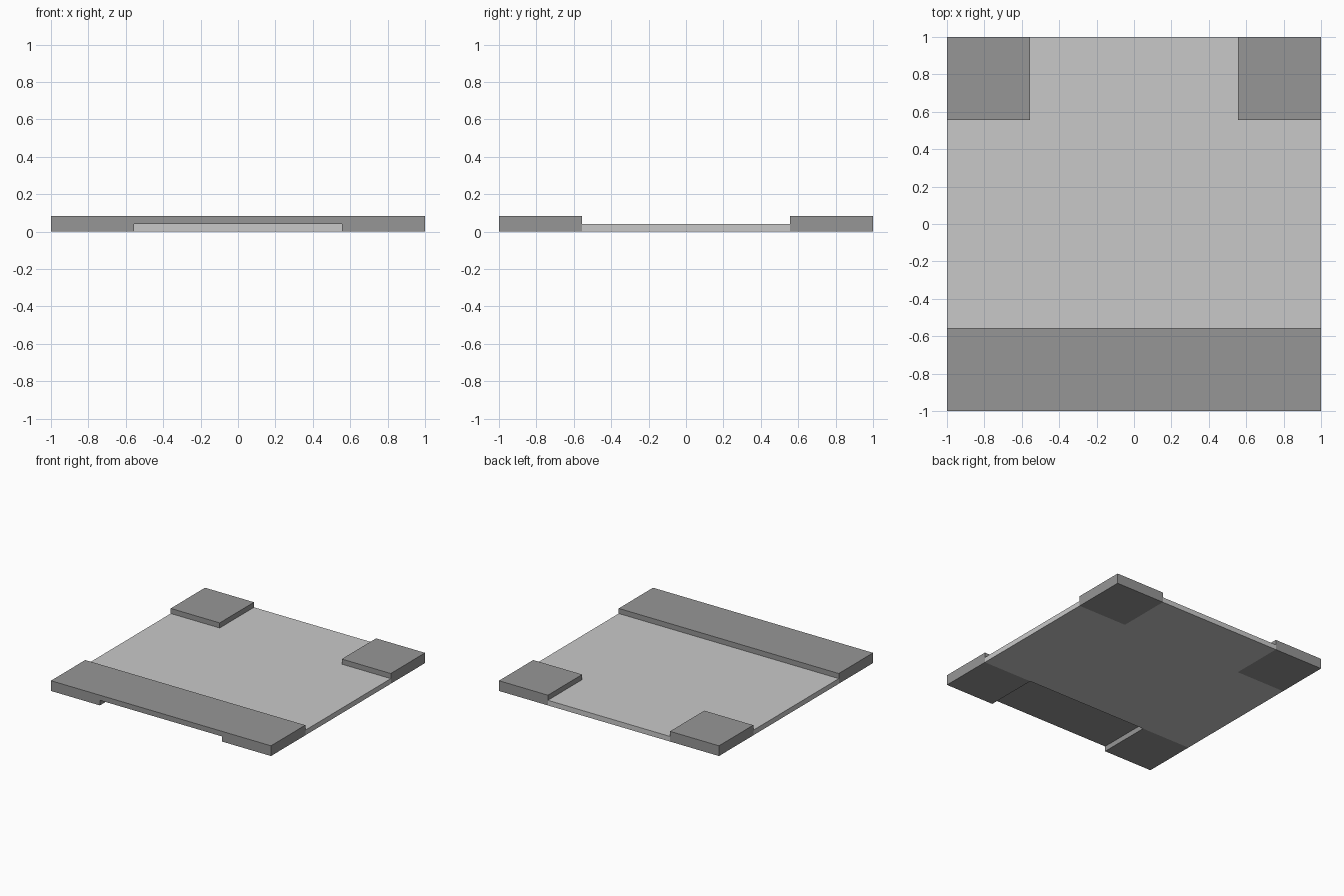
import bpy
import bmesh
from mathutils import Vector

if "Cube" in bpy.data.objects:
    bpy.data.objects.remove(bpy.data.objects["Cube"])

E = 0.555      # inner edge of the raised border
TOP = 0.084    # height of the raised border
MID = 0.042    # height of the sunken slab


def material(name, v):
    m = bpy.data.materials.new(name)
    m.diffuse_color = (v, v, v, 1)
    m.use_nodes = True
    m.node_tree.nodes["Principled BSDF"].inputs["Base Color"].default_value = m.diffuse_color
    return m


light = material("light grey", 0.584)
dark = material("dark grey", 0.305)


def extrude(name, outline, direction, mat):
    """Solid made by sweeping a flat outline along a direction."""
    bm = bmesh.new()
    face = bm.faces.new([bm.verts.new(p) for p in outline])
    out = bmesh.ops.extrude_face_region(bm, geom=[face])
    moved = [g for g in out["geom"] if isinstance(g, bmesh.types.BMVert)]
    bmesh.ops.translate(bm, verts=moved, vec=Vector(direction))
    bmesh.ops.recalc_face_normals(bm, faces=bm.faces)
    mesh = bpy.data.meshes.new(name)
    bm.to_mesh(mesh)
    bm.free()
    mesh.materials.append(mat)
    ob = bpy.data.objects.new(name, mesh)
    bpy.context.collection.objects.link(ob)
    return ob


# Sunken T-shaped slab, open to the left, right and back
slab = [(-1, -E), (1, -E), (1, E), (E, E), (E, 1), (-E, 1), (-E, E), (-1, E)]
extrude("path_slab", [(x, y, 0) for x, y in slab], (0, 0, MID), light)

# Front kerb with a shallow notch underneath
kerb = [(-1, 0), (-E, 0), (-E, MID), (E, MID), (E, 0), (1, 0), (1, TOP), (-1, TOP)]
extrude("front_kerb", [(x, -1, z) for x, z in kerb], (0, 1 - E, 0), dark)

# Two raised back corners
for side, name in ((-1, "left"), (1, "right")):
    square = [(side * E, E, 0), (side, E, 0), (side, 1, 0), (side * E, 1, 0)]
    extrude("back_corner_" + name, square, (0, 0, TOP), dark)
